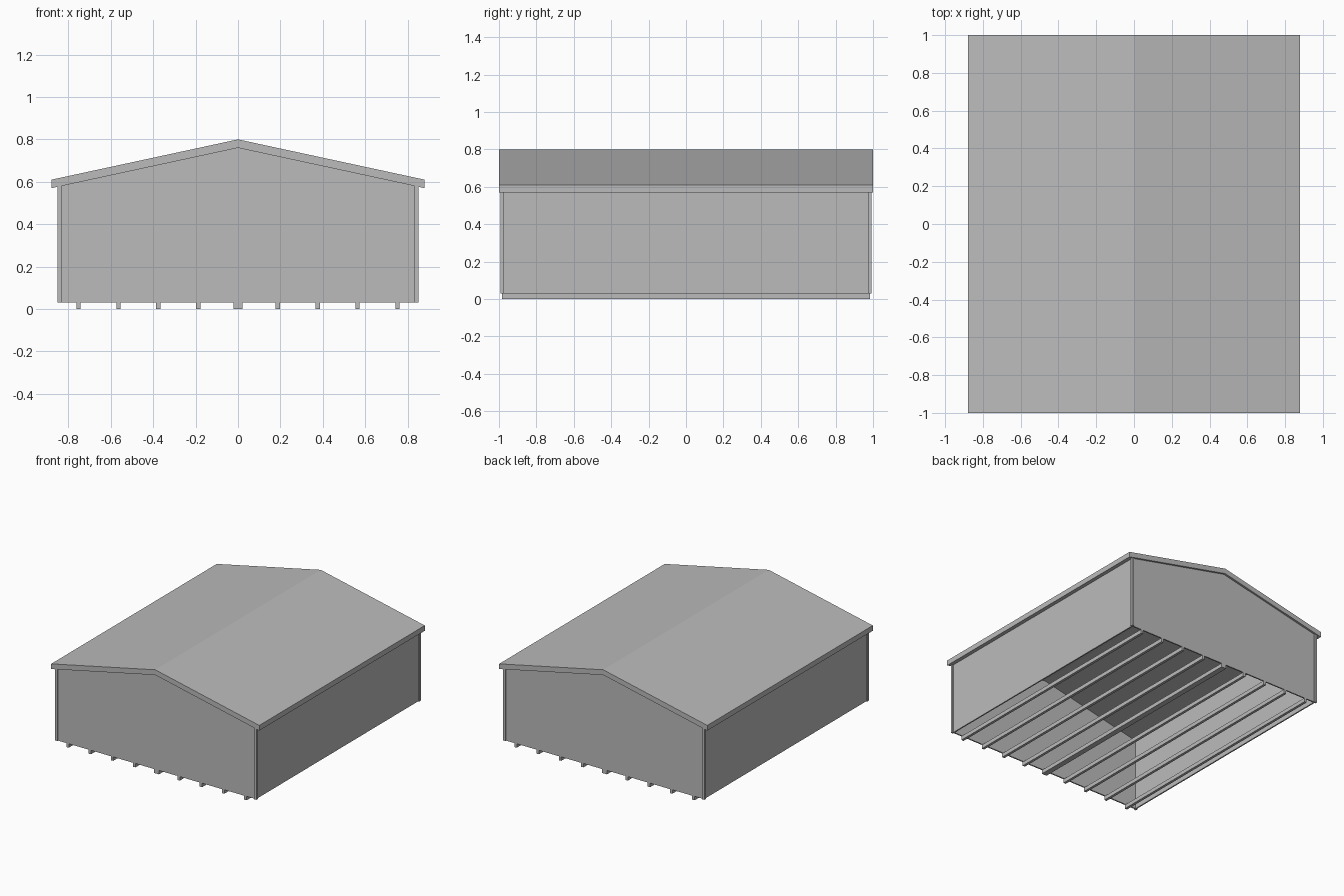
import bpy
import bmesh

cube = bpy.data.objects.get("Cube")
if cube:
    bpy.data.objects.remove(cube, do_unlink=True)

grey = bpy.data.materials.new("plain_grey")
grey.use_nodes = True
grey.diffuse_color = (0.5, 0.5, 0.5, 1)
grey.node_tree.nodes["Principled BSDF"].inputs["Base Color"].default_value = (0.5, 0.5, 0.5, 1)


def extrude(name, profile, y0, y1):
    """Solid made by sweeping an x-z profile from y0 to y1."""
    bm = bmesh.new()
    face = bm.faces.new([bm.verts.new((x, y0, z)) for x, z in profile])
    swept = bmesh.ops.extrude_face_region(bm, geom=[face])["geom"]
    verts = [v for v in swept if isinstance(v, bmesh.types.BMVert)]
    bmesh.ops.translate(bm, verts=verts, vec=(0, y1 - y0, 0))
    bmesh.ops.recalc_face_normals(bm, faces=bm.faces)
    mesh = bpy.data.meshes.new(name)
    bm.to_mesh(mesh)
    bm.free()
    mesh.materials.append(grey)
    obj = bpy.data.objects.new(name, mesh)
    bpy.context.collection.objects.link(obj)
    return obj


def box(name, x0, x1, y0, y1, z0, z1):
    return extrude(name, [(x0, z0), (x1, z0), (x1, z1), (x0, z1)], y0, y1)


FLOOR, EAVE, RIDGE, THICK = 0.03, 0.57, 0.76, 0.04
ROOF_X, WALL_X, WALL_Y, WALL_T = 0.88, 0.842, 0.985, 0.01


def underside(x):
    return RIDGE - (RIDGE - EAVE) * abs(x) / ROOF_X


# Gabled roof slab
extrude("roof", [(-ROOF_X, EAVE), (0, RIDGE), (ROOF_X, EAVE),
                 (ROOF_X, EAVE + THICK), (0, RIDGE + THICK),
                 (-ROOF_X, EAVE + THICK)], -1, 1)

# Gable walls, tucked slightly into the roof
top = underside(WALL_X) + 0.005
gable = [(-WALL_X, FLOOR), (WALL_X, FLOOR), (WALL_X, top),
         (0, RIDGE + 0.005), (-WALL_X, top)]
extrude("front_wall", gable, -WALL_Y, -WALL_Y + WALL_T)
extrude("back_wall", gable, WALL_Y - WALL_T, WALL_Y)

# Side walls and corner trims
for side, sx in (("left", 1), ("right", -1)):
    xs = sorted((sx * WALL_X, sx * (WALL_X - WALL_T)))
    box(side + "_wall", *xs, -WALL_Y + WALL_T, WALL_Y - WALL_T, FLOOR, top)
    for end, sy in (("front", -1), ("back", 1)):
        xs = sorted((sx * 0.832, sx * 0.851))
        ys = sorted((sy * 0.976, sy * 0.993))
        box(f"{end}_{side}_corner_trim", *xs, *ys, FLOOR, top)

# Floor runners, the middle one wider
for i in range(-4, 5):
    x = i * 0.188
    half = 0.021 if i == 0 else 0.01
    box(f"runner_{i + 5}", x - half, x + half, -WALL_Y, WALL_Y, 0, FLOOR)
